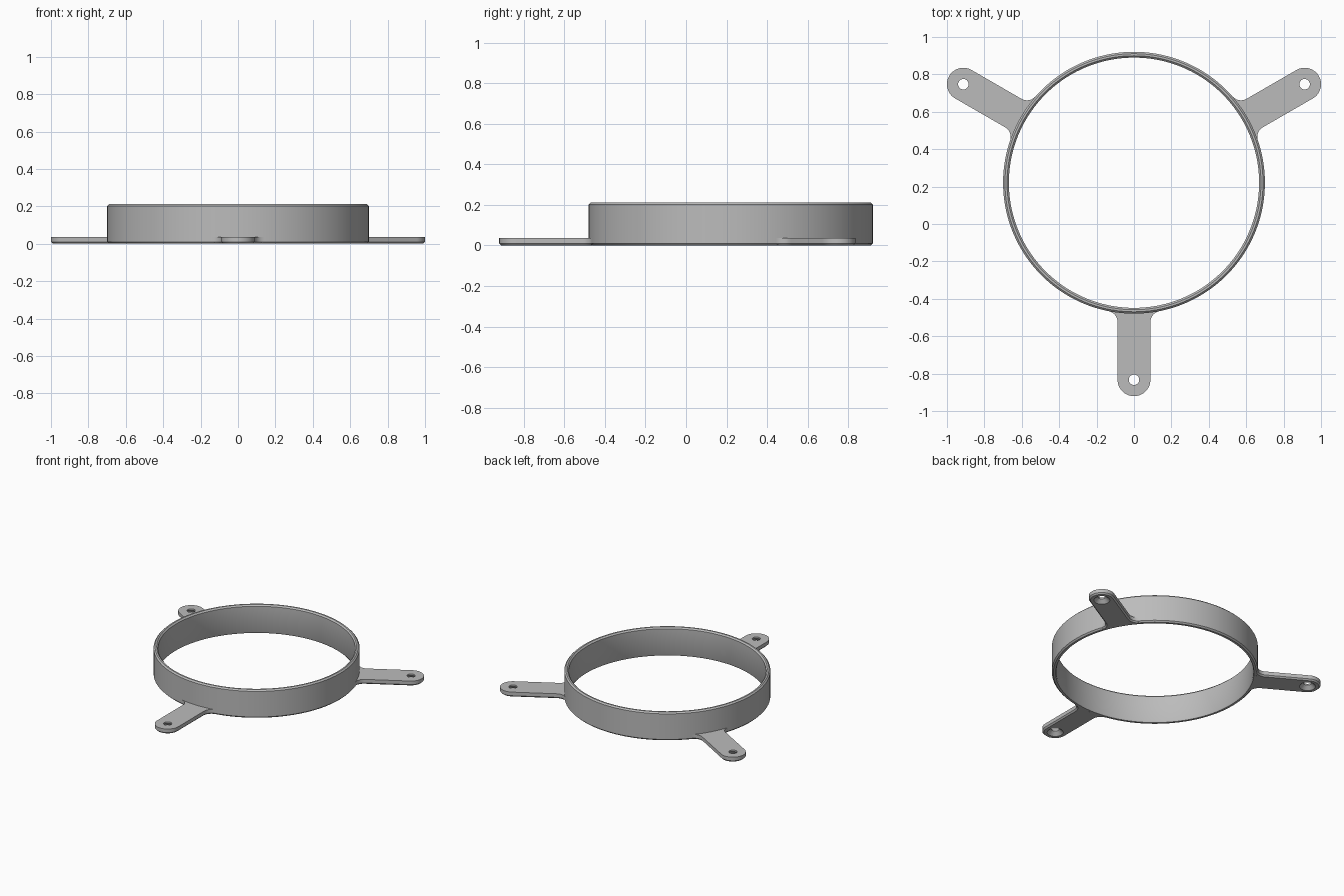
import bpy, bmesh
from math import sin, cos, pi, atan2, sqrt, hypot, radians

cube = bpy.data.objects.get("Cube")
if cube:
    bpy.data.objects.remove(cube, do_unlink=True)

CENTRE_Y = 0.2206
R_OUT, R_IN, HEIGHT = 0.70, 0.669, 0.212
ARM_T, ARM_HALF, HOLE_DIST = 0.037, 0.0877, 1.0535
FILLET, CHAMFER = 0.06, 0.01
HOLE_R, SINK_R = 0.028, 0.055

grey = bpy.data.materials.new("grey plastic")
grey.use_nodes = True
grey.diffuse_color = (0.5, 0.5, 0.5, 1)
grey.node_tree.nodes["Principled BSDF"].inputs["Base Color"].default_value = (0.5, 0.5, 0.5, 1)


def finish(bm, name, turn=0):
    bmesh.ops.recalc_face_normals(bm, faces=bm.faces[:])
    mesh = bpy.data.meshes.new(name)
    bm.to_mesh(mesh)
    bm.free()
    mesh.materials.append(grey)
    ob = bpy.data.objects.new(name, mesh)
    bpy.context.collection.objects.link(ob)
    ob.location.y = CENTRE_Y
    ob.rotation_euler.z = turn
    bpy.ops.object.select_all(action='DESELECT')
    ob.select_set(True)
    bpy.context.view_layer.objects.active = ob
    bpy.ops.object.shade_smooth_by_angle(angle=radians(30))


def loop(bm, points, z):
    return [bm.verts.new((x, y, z)) for x, y in points]


def bridge(bm, a, b):
    n = len(a)
    for i in range(n):
        j = (i + 1) % n
        bm.faces.new((a[i], a[j], b[j], b[i]))


def circle(r, n, cy=0):
    return [(r * cos(2 * pi * i / n), cy + r * sin(2 * pi * i / n)) for i in range(n)]


def cap(bm, *loops):
    edges = []
    for lp in loops:
        for a, b in zip(lp, lp[1:] + lp[:1]):
            edges.append(bm.edges.get((a, b)))
    bmesh.ops.triangle_fill(bm, edges=edges, use_beauty=True)


# Ring: closed wall profile turned around the axis
c = CHAMFER
profile = [(R_OUT - c, 0), (R_OUT, c), (R_OUT, HEIGHT - c), (R_OUT - c, HEIGHT),
           (R_IN + c, HEIGHT), (R_IN, HEIGHT - c), (R_IN, c), (R_IN + c / 2, 0)]
bm = bmesh.new()
loops = [loop(bm, circle(r, 144), z) for r, z in profile]
for a, b in zip(loops, loops[1:] + loops[:1]):
    bridge(bm, a, b)
finish(bm, "ring")

# Half outline of a mounting arm: root arc, fillet, rounded tip
side = ARM_HALF + FILLET
along = sqrt((R_OUT + FILLET) ** 2 - side ** 2)
spread = atan2(side, along)
half = [(0.68 * sin(spread * i / 5), 0.68 * cos(spread * i / 5)) for i in range(6)]
start = atan2(-along, -side)
for i in range(11):
    t = start + (-pi - start) * i / 10
    half.append((side + FILLET * cos(t), along + FILLET * sin(t)))
for i in range(17):
    t = pi / 2 * i / 16
    half.append((ARM_HALF * cos(t), HOLE_DIST + ARM_HALF * sin(t)))
mirrored = [(-x, y) for x, y in half[-2:0:-1]]
outline = [(x, -y) for x, y in half + mirrored]


def inset(points, d):
    n = len(points)
    area = sum(points[i - 1][0] * points[i][1] - points[i][0] * points[i - 1][1] for i in range(n))
    s = d if area > 0 else -d
    out = []
    for i, (x, y) in enumerate(points):
        (x0, y0), (x1, y1) = points[i - 1], points[(i + 1) % n]
        dx, dy = x1 - x0, y1 - y0
        k = s / hypot(dx, dy)
        out.append((x - dy * k, y + dx * k))
    return out


# Arms with chamfered undersides and countersunk screw holes
for number, name in enumerate(("front_arm", "left_arm", "right_arm")):
    bm = bmesh.new()
    bottom = loop(bm, inset(outline, CHAMFER), 0)
    edge = loop(bm, outline, CHAMFER)
    top = loop(bm, outline, ARM_T)
    bridge(bm, bottom, edge)
    bridge(bm, edge, top)
    sink = loop(bm, circle(SINK_R, 32, -HOLE_DIST), 0)
    neck = loop(bm, circle(HOLE_R, 32, -HOLE_DIST), 0.026)
    mouth = loop(bm, circle(HOLE_R, 32, -HOLE_DIST), ARM_T)
    bridge(bm, sink, neck)
    bridge(bm, neck, mouth)
    cap(bm, bottom, sink)
    cap(bm, top, mouth)
    finish(bm, name, number * 2 * pi / 3)
